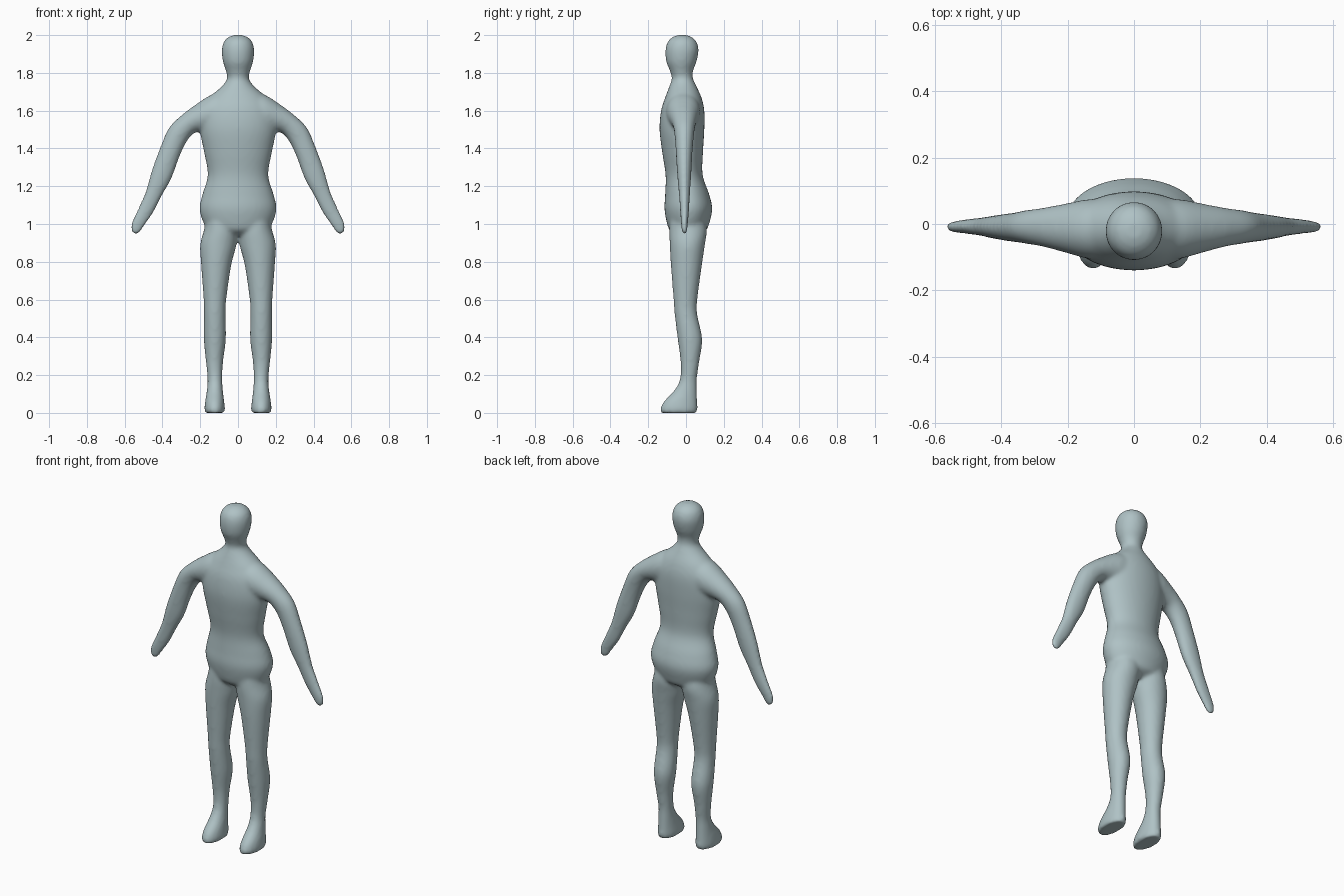
import bpy
import bmesh
import math
from mathutils import Vector

old_cube = bpy.data.objects.get("Cube")
if old_cube:
    bpy.data.objects.remove(old_cube, do_unlink=True)

SEGMENTS = 40
STEPS = 5

# Torso, neck and head: height, half width, front y, back y
torso_profile = [
    (.94, .08, -.05, .06), (.965, .145, -.085, .105), (1.0, .18, -.1, .122),
    (1.08, .204, -.114, .139), (1.16, .188, -.11, .122), (1.26, .16, -.108, .088),
    (1.38, .18, -.126, .09), (1.5, .202, -.14, .097), (1.6, .195, -.132, .097),
    (1.67, .15, -.11, .082), (1.73, .085, -.088, .055), (1.77, .058, -.075, .037),
    (1.81, .064, -.085, .037), (1.86, .08, -.105, .056), (1.92, .086, -.109, .067),
    (1.965, .075, -.097, .056), (1.99, .05, -.07, .03), (2.0, .024, -.045, .004),
]

# Leg and foot: height, inner x, outer x, front y, back y
leg_profile = [
    (1.06, .03, .16, -.08, .09), (.97, .002, .18, -.088, .11),
    (.89, .008, .2, -.086, .1), (.78, .036, .195, -.08, .084),
    (.6, .062, .182, -.066, .06), (.52, .066, .18, -.06, .06),
    (.39, .064, .181, -.044, .086), (.27, .079, .17, -.029, .07),
    (.18, .083, .161, -.032, .058), (.12, .08, .165, -.062, .058),
    (.06, .073, .174, -.118, .06), (.02, .069, .178, -.137, .061),
    (0, .072, .175, -.134, .058),
]

# Arm and hand: upper x and z, lower x and z, front y, back y
arm_profile = [
    (.05, 1.71, .05, 1.5, -.105, .075), (.14, 1.685, .13, 1.49, -.105, .075),
    (.22, 1.635, .19, 1.49, -.087, .062), (.3, 1.575, .235, 1.48, -.07, .05),
    (.365, 1.51, .275, 1.43, -.06, .042), (.41, 1.41, .312, 1.35, -.054, .034),
    (.455, 1.29, .352, 1.24, -.047, .028), (.49, 1.17, .402, 1.15, -.038, .021),
    (.53, 1.08, .448, 1.06, -.031, .016), (.563, 1.01, .489, 1.0, -.027, .01),
    (.568, .967, .518, .958, -.022, .006), (.553, .948, .537, .944, -.014, -.002),
]


def refine(rows):
    """Smooth spline through the cross-sections."""
    rows = [Vector(row) for row in rows]
    result = []
    for i in range(len(rows) - 1):
        a, b = rows[max(i - 1, 0)], rows[i]
        c, d = rows[i + 1], rows[min(i + 2, len(rows) - 1)]
        for step in range(STEPS):
            t = step / STEPS
            bend = (2 * a - 5 * b + 4 * c - d) * t * t + (3 * b - a - 3 * c + d) * t ** 3
            result.append(b + ((c - a) * t + bend) / 2)
    return result + [rows[-1]]


def loft(mesh, rows, side=1):
    """Closed tube of ellipses, each spanning two points in x and z."""
    rings = []
    for x1, z1, x2, z2, front, back in refine(rows):
        middle = Vector((side * (x1 + x2), front + back, z1 + z2)) / 2
        across = Vector((side * (x2 - x1), 0, z2 - z1)) / 2
        depth = Vector((0, back - front, 0)) / 2
        ring = []
        for k in range(SEGMENTS):
            angle = math.tau * k / SEGMENTS
            point = middle + across * math.cos(angle) + depth * math.sin(angle)
            ring.append(mesh.verts.new(point))
        rings.append(ring)
    for low, high in zip(rings, rings[1:]):
        for k in range(SEGMENTS):
            n = (k + 1) % SEGMENTS
            mesh.faces.new((low[k], low[n], high[n], high[k]))
    mesh.faces.new(rings[0])
    mesh.faces.new(rings[-1])


# All parts overlap in one mesh, to be fused into one skin
mesh = bmesh.new()
loft(mesh, [(-w, z, w, z, front, back) for z, w, front, back in torso_profile])
for side in (1, -1):
    loft(mesh, [(a, z, b, z, front, back) for z, a, b, front, back in leg_profile], side)
    loft(mesh, arm_profile, side)
bmesh.ops.recalc_face_normals(mesh, faces=mesh.faces[:])
data = bpy.data.meshes.new("human_body")
mesh.to_mesh(data)
mesh.free()

body = bpy.data.objects.new("human_body", data)
bpy.context.collection.objects.link(body)

# Skin colour
skin = bpy.data.materials.new("pale_blue_grey")
skin.use_nodes = True
colour = (.43, .54, .56, 1)
skin.diffuse_color = colour
skin.node_tree.nodes["Principled BSDF"].inputs["Base Color"].default_value = colour
data.materials.append(skin)

# Fuse and soften the joints
fuse = body.modifiers.new("fuse", "REMESH")
fuse.mode = "VOXEL"
fuse.voxel_size = .01
fuse.use_smooth_shade = True
soften = body.modifiers.new("soften", "SMOOTH")
soften.factor = .5
soften.iterations = 9
data.shade_smooth()
